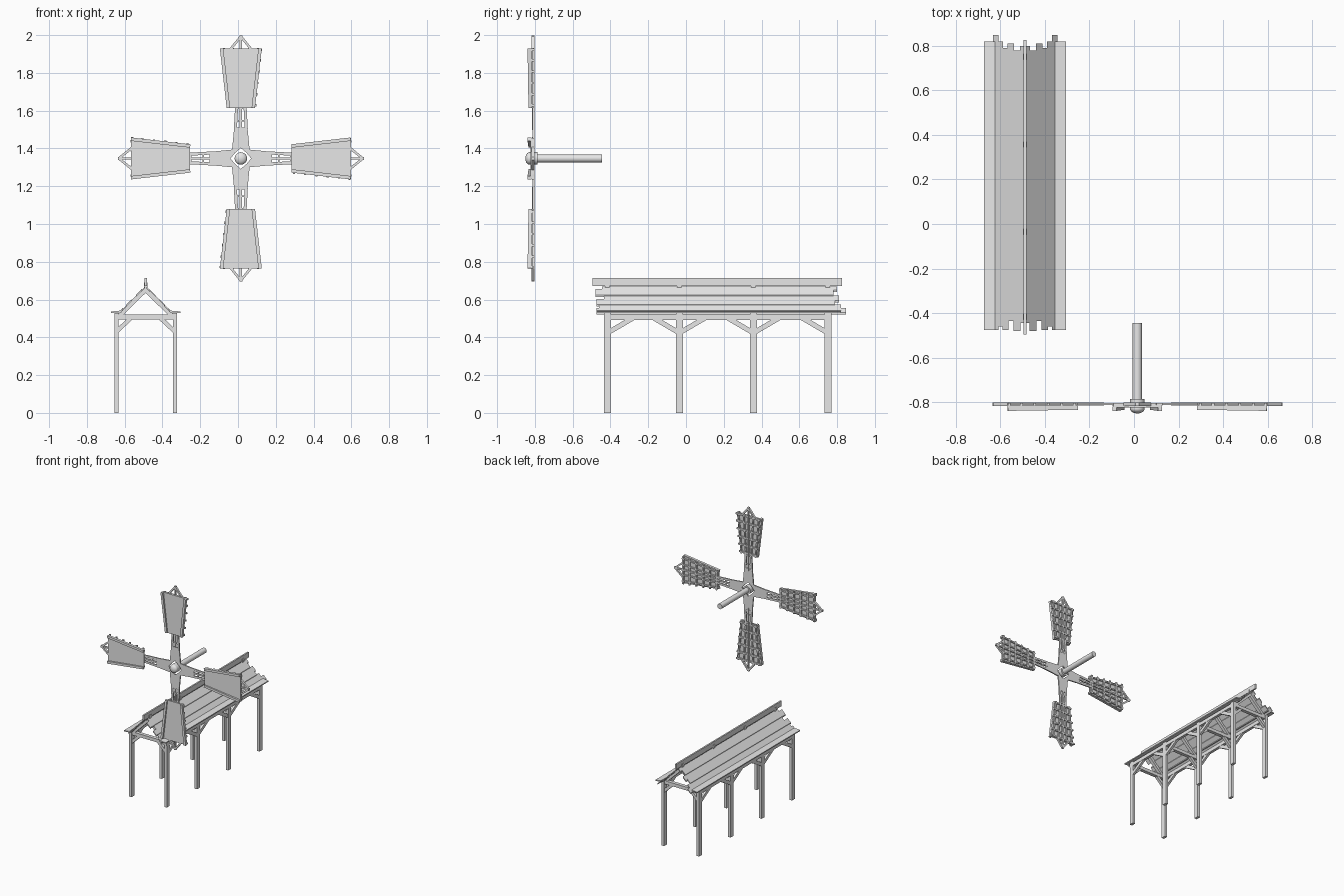
import bpy, bmesh, math
from mathutils import Vector, Matrix

if "Cube" in bpy.data.objects:
    bpy.data.objects.remove(bpy.data.objects["Cube"])

timber = bpy.data.materials.new("grey timber")
timber.diffuse_color = (0.8, 0.8, 0.8, 1)
timber.use_nodes = True
timber.node_tree.nodes["Principled BSDF"].inputs["Base Color"].default_value = timber.diffuse_color


def finish(name, bm, smooth=False):
    bmesh.ops.recalc_face_normals(bm, faces=bm.faces)
    me = bpy.data.meshes.new(name)
    bm.to_mesh(me)
    bm.free()
    me.materials.append(timber)
    ob = bpy.data.objects.new(name, me)
    bpy.context.collection.objects.link(ob)
    if smooth:
        bpy.ops.object.select_all(action='DESELECT')
        bpy.context.view_layer.objects.active = ob
        ob.select_set(True)
        bpy.ops.object.shade_smooth_by_angle(angle=math.radians(40))
    return ob


def box(bm, x0, x1, y0, y1, z0, z1):
    m = Matrix.Translation(((x0 + x1) / 2, (y0 + y1) / 2, (z0 + z1) / 2))
    bmesh.ops.create_cube(bm, size=1, matrix=m @ Matrix.Diagonal((x1 - x0, y1 - y0, z1 - z0, 1)))


def beam(bm, p, q, wide, deep, normal=(0, 1, 0)):
    """Square-ended bar from p to q; 'deep' is measured along normal."""
    p, q, n = Vector(p), Vector(q), Vector(normal)
    d = (q - p).normalized()
    n = (n - d * n.dot(d)).normalized()
    rot = Matrix((d.cross(n), n, d)).transposed().to_4x4()
    m = Matrix.Translation((p + q) / 2) @ rot
    bmesh.ops.create_cube(bm, size=1, matrix=m @ Matrix.Diagonal((wide, deep, (q - p).length, 1)))


def prism(bm, pts, y0, y1):
    """Outline in x and z, extruded along y."""
    a = [bm.verts.new((x, y0, z)) for x, z in pts]
    b = [bm.verts.new((x, y1, z)) for x, z in pts]
    bm.faces.new(a)
    bm.faces.new(b[::-1])
    for i in range(len(pts)):
        j = (i + 1) % len(pts)
        bm.faces.new((a[j], a[i], b[i], b[j]))


# ---------- open shelter ----------
CX, HALF = -0.489, 0.155
POSTS = (-0.416, -0.035, 0.357, 0.751)
posts, braces, trusses, plates = (bmesh.new() for _ in range(4))

for s in (-1, 1):
    px = CX + s * HALF
    # long wall plate
    box(plates, px - 0.011, px + 0.011, -0.435, 0.77, 0.492, 0.521)
    for i, y in enumerate(POSTS):
        box(posts, px - 0.011, px + 0.011, y - 0.018, y + 0.018, 0, 0.53)
        # braces across and along the shelter
        beam(braces, (px, y, 0.43), (px - s * 0.075, y, 0.5), 0.022, 0.022)
        for d in (-1, 1):
            if 0 <= i + d < len(POSTS):
                beam(braces, (px, y + d * 0.008, 0.428), (px, y + d * 0.135, 0.502),
                     0.026, 0.018, (1, 0, 0))
        # rafters
        beam(trusses, (CX + s * 0.145, y, 0.51), (CX, y, 0.652), 0.024, 0.026)

for y in POSTS:
    # tie beam and short king post
    box(trusses, CX - 0.166, CX + 0.166, y - 0.014, y + 0.014, 0.494, 0.52)
    box(trusses, CX - 0.009, CX + 0.009, y - 0.012, y + 0.012, 0.635, 0.69)

finish("shelter_posts", posts)
finish("shelter_braces", braces)
finish("roof_trusses", trusses)
finish("wall_plates", plates)

# roof boards: inner offset, outer offset, front end, back end
BOARDS = ((0.004, 0.022, -0.445, 0.80), (0.02, 0.052, -0.48, 0.78), (0.05, 0.078, -0.435, 0.81),
          (0.074, 0.102, -0.475, 0.79), (0.098, 0.124, -0.46, 0.82), (0.12, 0.145, -0.475, 0.848))
roof = bmesh.new()
for s in (-1, 1):
    for k, (u0, u1, y0, y1) in enumerate(BOARDS):
        t = 0.004 * (k % 2)          # alternate boards sit proud
        prism(roof, [(CX + s * u, z) for u, z in
                     ((u0, 0.672 - u0 + t), (u1, 0.672 - u1 + t),
                      (u1, 0.662 - u1 + t), (u0, 0.662 - u0 + t))], y0, y1)
    # flat eave board
    prism(roof, [(CX + s * u, z) for u, z in
                 ((0.125, 0.542), (0.184, 0.537), (0.184, 0.529), (0.125, 0.533))], -0.475, 0.82)
finish("roof_boards", roof)

ridge = bmesh.new()
box(ridge, CX - 0.006, CX + 0.006, -0.495, 0.827, 0.672, 0.714)
finish("ridge_board", ridge)

# ---------- rotor ----------
RX, RZ = 0.015, 1.347
turn = Matrix.Rotation(math.pi / 2, 4, 'X')

shaft = bmesh.new()
bmesh.ops.create_cone(shaft, cap_ends=True, segments=24, radius1=0.021, radius2=0.021, depth=0.385,
                      matrix=Matrix.Translation((RX, -0.6375, RZ)) @ turn)
finish("rotor_shaft", shaft, True)

hub = bmesh.new()
bmesh.ops.create_cone(hub, cap_ends=True, segments=24, radius1=0.033, radius2=0.033, depth=0.045,
                      matrix=Matrix.Translation((RX, -0.8075, RZ)) @ turn)
bmesh.ops.create_uvsphere(hub, u_segments=24, v_segments=12, radius=0.033,
                          matrix=Matrix.Translation((RX, -0.829, RZ)) @ turn @ Matrix.Diagonal((1, 1, 0.65, 1)))
finish("rotor_hub", hub, True)

Y = -0.808                      # depth of the sail lattice
frame, sail = bmesh.new(), bmesh.new()
# solid root panel with notched inner end
prism(frame, [(0, 0.055), (0.03, 0.03), (0.047, 0.042), (0.035, 0.165),
              (-0.035, 0.165), (-0.047, 0.042), (-0.03, 0.03)], Y - 0.005, Y + 0.005)
# centre spar and pointed tip
beam(frame, (0, Y, 0.15), (0, Y, 0.645), 0.012, 0.012)
box(frame, -0.008, 0.008, Y - 0.01, Y + 0.007, 0.63, 0.651)
for s in (-1, 1):
    beam(frame, (s * 0.029, Y, 0.155), (s * 0.022, Y, 0.28), 0.016, 0.01)
    beam(frame, (s * 0.023, Y, 0.27), (s * 0.042, Y, 0.585), 0.01, 0.01)
    beam(frame, (s * 0.062, Y, 0.27), (s * 0.09, Y, 0.585), 0.01, 0.01)
    beam(frame, (s * 0.056, Y - 0.001, 0.577), (s * 0.003, Y - 0.001, 0.642), 0.013, 0.016)
# short rungs in the open part
for r in (0.2, 0.265):
    box(frame, -0.03, 0.03, Y - 0.005, Y + 0.005, r - 0.004, r + 0.004)
# lattice rungs, running past the sail on one edge
for r in (0.282, 0.34, 0.4, 0.46, 0.52, 0.575):
    w = 0.075 + (r - 0.27) * 0.105
    box(frame, -w, w + 0.006, Y - 0.006, Y + 0.005, r - 0.006, r + 0.006)

# sail board with raised edge rails
prism(sail, [(-0.072, 0.268), (0.072, 0.268), (0.108, 0.582), (-0.108, 0.582)], -0.824, -0.815)
for s in (-1, 1):
    beam(sail, (s * 0.066, -0.824, 0.268), (s * 0.102, -0.829, 0.582), 0.018, 0.02)

# four arms share the same meshes
first = (finish("arm_frame", frame), finish("arm_sail", sail))
for ob in first:
    for k in range(4):
        arm = ob if k == 0 else bpy.data.objects.new(f"{ob.name}_{k + 1}", ob.data)
        if k:
            bpy.context.collection.objects.link(arm)
        arm.location = (RX, 0, RZ)
        arm.rotation_euler = (0, k * math.pi / 2, 0)
